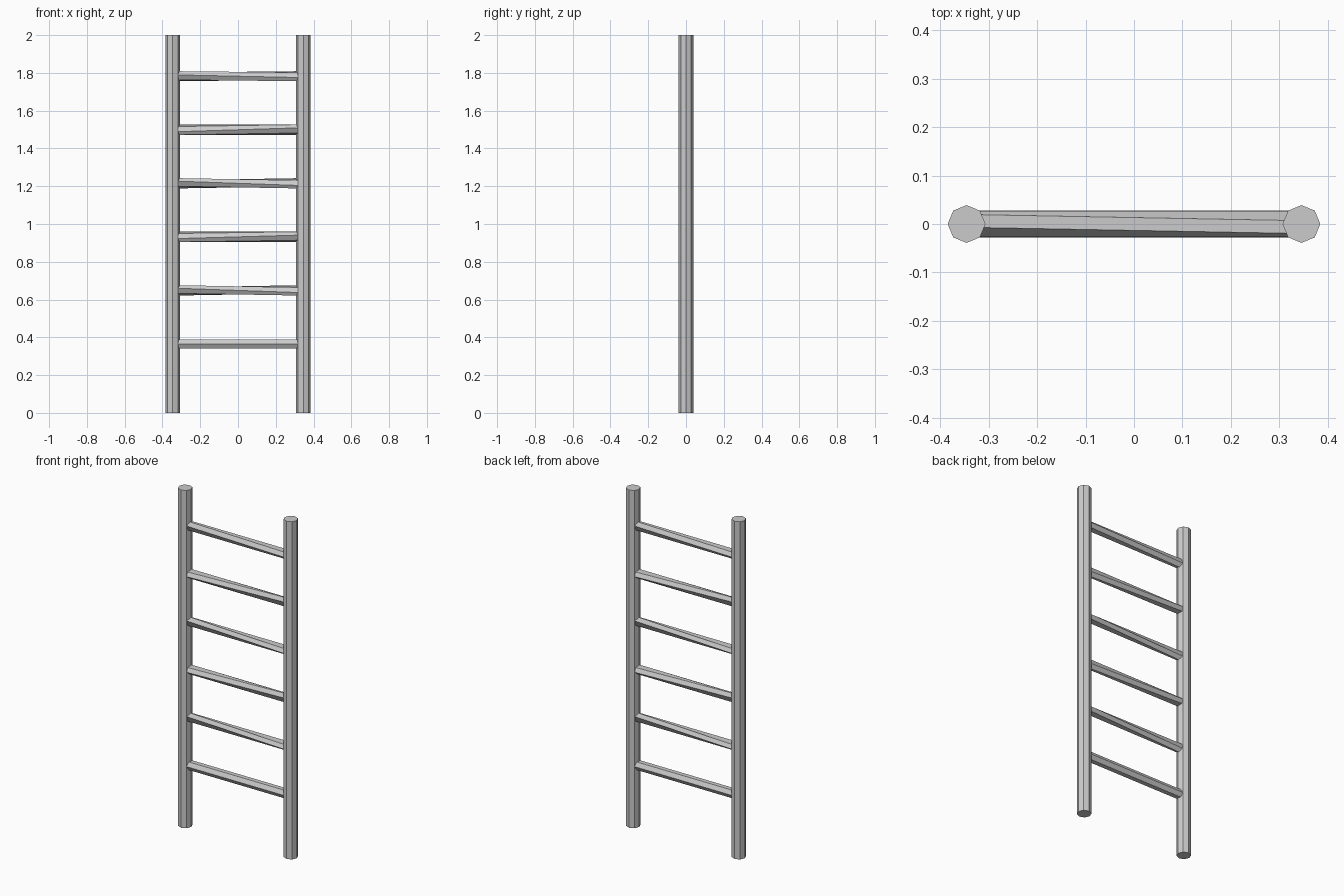
import bpy, bmesh
from math import sin, cos, pi, radians

if "Cube" in bpy.data.objects:
    bpy.data.objects.remove(bpy.data.objects["Cube"])


def loft(name, rings):
    """Flat-faced solid through a list of equal-sized point rings."""
    bm = bmesh.new()
    loops = [[bm.verts.new(p) for p in ring] for ring in rings]
    n = len(loops[0])
    for a, b in zip(loops, loops[1:]):
        for i in range(n):
            j = (i + 1) % n
            bm.faces.new((a[i], a[j], b[j], b[i]))
    bm.faces.new(loops[0])
    bm.faces.new(loops[-1])
    bmesh.ops.recalc_face_normals(bm, faces=bm.faces)
    mesh = bpy.data.meshes.new(name)
    bm.to_mesh(mesh)
    bm.free()
    ob = bpy.data.objects.new(name, mesh)
    bpy.context.collection.objects.link(ob)
    return ob


# Eight-sided side posts, corners on the axes
POST_X, POST_R = 0.346, 0.039
for name, side in (("left_post", -1), ("right_post", 1)):
    loft(name, [[(side * POST_X + POST_R * cos(k * pi / 4),
                  POST_R * sin(k * pi / 4), z) for k in range(8)]
                for z in (0, 2)])


# Six-sided rungs, each twisted a little differently along its length
def rung_ring(x, z, angle, r=0.0275):
    return [(x, r * cos(k * pi / 3 + angle), z + r * sin(k * pi / 3 + angle))
            for k in range(6)]


TWISTS = (0, 50, -40, 50, -45, 30)
for i, twist in enumerate(TWISTS):
    z = 0.365 + i * 0.2835
    half = radians(twist) / 2
    loft(f"rung_{i + 1}", [rung_ring(-0.33, z, -half), rung_ring(0.33, z, half)])
